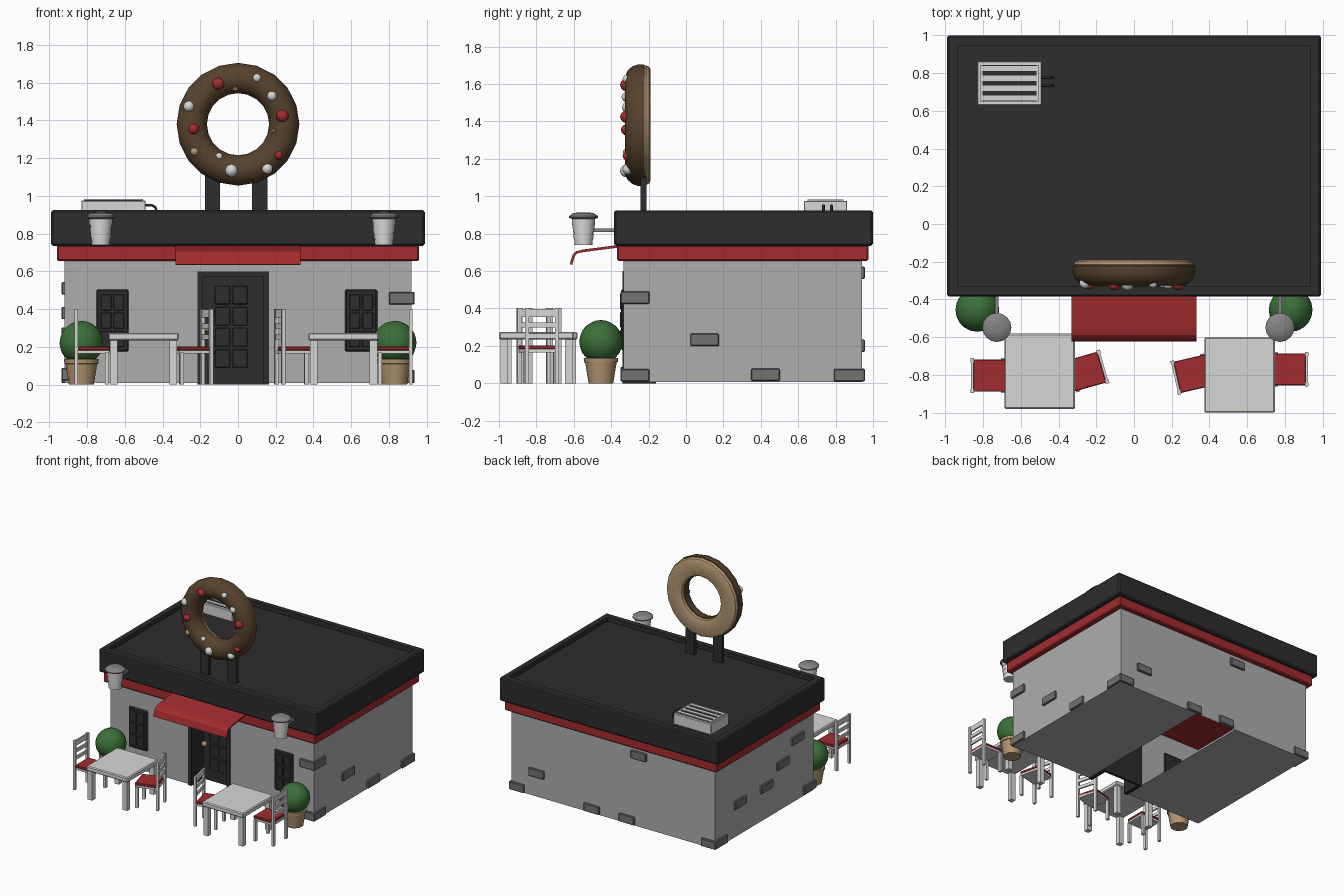
import bpy, bmesh, math
from mathutils import Vector, Matrix

if "Cube" in bpy.data.objects:
    bpy.data.objects.remove(bpy.data.objects["Cube"])

def mat(name, r, g, b):
    m = bpy.data.materials.new(name)
    m.diffuse_color = (r, g, b, 1)
    m.use_nodes = True
    m.node_tree.nodes["Principled BSDF"].inputs["Base Color"].default_value = m.diffuse_color
    return m

WALL = mat("wall_grey", .42, .42, .42)
WHITE = mat("white_paint", .68, .68, .67)
DARK = mat("charcoal", .026, .026, .027)
RED = mat("red", .37, .025, .028)
STONE = mat("stone_grey", .17, .17, .17)
TAN = mat("tan", .45, .30, .165)
BROWN = mat("chocolate", .095, .055, .026)
GREEN = mat("leaf_green", .045, .16, .04)
METAL = mat("lamp_grey", .23, .23, .23)

def finish(bm, name, m, M=None, smooth=False):
    if M is not None:
        bm.transform(M)
    me = bpy.data.meshes.new(name)
    bm.to_mesh(me)
    bm.free()
    me.materials.append(m)
    ob = bpy.data.objects.new(name, me)
    bpy.context.collection.objects.link(ob)
    if smooth:
        bpy.context.view_layer.objects.active = ob
        for o in bpy.context.selected_objects:
            o.select_set(False)
        ob.select_set(True)
        bpy.ops.object.shade_smooth_by_angle(angle=math.radians(40))
    return ob

def box(name, x, y, z, m, M=None, bevel=0):
    """Box from (min, max) pairs."""
    bm = bmesh.new()
    bmesh.ops.create_cube(bm, size=1)
    for v in bm.verts:
        v.co = Vector([a[0] + (c + .5) * (a[1] - a[0]) for a, c in zip((x, y, z), v.co)])
    if bevel:
        bmesh.ops.bevel(bm, geom=bm.edges[:], offset=bevel, segments=1, affect='EDGES')
    return finish(bm, name, m, M)

def lathe(name, prof, n, m, M, closed=False, smooth=True):
    """Revolve (radius, height) points round z; open profiles are capped."""
    bm = bmesh.new()
    rings = [[bm.verts.new((r * math.cos(2 * math.pi * i / n), r * math.sin(2 * math.pi * i / n), h))
              for i in range(n)] for r, h in prof]
    pairs = list(zip(rings, rings[1:] + rings[:1])) if closed else list(zip(rings, rings[1:]))
    for a, b in pairs:
        for i in range(n):
            j = (i + 1) % n
            bm.faces.new((a[i], a[j], b[j], b[i]))
    if not closed:
        bm.faces.new(rings[0][::-1])
        bm.faces.new(rings[-1])
    bmesh.ops.recalc_face_normals(bm, faces=bm.faces[:])
    return finish(bm, name, m, M, smooth)

def ball(name, p, r, m, sub=2):
    bm = bmesh.new()
    bmesh.ops.create_icosphere(bm, subdivisions=sub, radius=r)
    return finish(bm, name, m, Matrix.Translation(p), True)

# Walls: hollow shell with door recess, floor open behind the door
DL, DR, DY, YF, YB = -.215, .165, -.16, -.335, .94
bm = bmesh.new()
plan = [(DR, DY), (DR, YF), (.92, YF), (.92, YB), (-.92, YB), (-.92, YF), (DL, YF), (DL, DY)]
def quad(*pts):
    bm.faces.new([bm.verts.new(p) for p in pts])
for (ax, ay), (bx, by) in zip(plan, plan[1:]):
    top = .6 if ax == bx and abs(ax) < .5 else .67
    quad((ax, ay, .008), (bx, by, .008), (bx, by, top), (ax, ay, top))
quad((DL, YF, .6), (DR, YF, .6), (DR, YF, .67), (DL, YF, .67))
for a, b in ((-.92, DL), (DR, .92)):
    quad((a, YF, .008), (a, YB, .008), (b, YB, .008), (b, YF, .008))
finish(bm, "walls", WALL)

# Red trim and dark parapet roof with sunken deck
box("red_trim", (-.96, .96), (-.37, .975), (.655, .74), RED, bevel=.008)
bm = bmesh.new()
bmesh.ops.create_cube(bm, size=1)
for v in bm.verts:
    v.co = Vector((v.co.x * 1.98, .3075 + v.co.y * 1.385, .83 + v.co.z * .19))
bmesh.ops.bevel(bm, geom=bm.edges[:], offset=.01, segments=1, affect='EDGES')
top = max(bm.faces, key=lambda f: f.calc_center_median().z)
bmesh.ops.inset_region(bm, faces=[top], thickness=.062)
deck = bmesh.ops.extrude_discrete_faces(bm, faces=[top])["faces"][0]
for v in deck.verts:
    v.co.z -= .035
finish(bm, "roof", DARK)

# Door, frame lining, panes and knob
for n, x, z in (("left", (DL, DL + .03), (0, .6)), ("right", (DR - .03, DR), (0, .6)), ("top", (DL, DR), (.57, .6))):
    box("door_frame_" + n, x, (YF - .004, DY), z, DARK)
box("door", (DL, DR), (DY - .02, DY), (0, .6), DARK)
for c in range(2):
    for r in range(4):
        x, z = -.122 + c * .093, .09 + r * .112
        box("door_pane", (x, x + .08), (DY - .028, DY - .02), (z, z + .098), DARK, bevel=.003)
ball("door_knob", (-.16, DY - .045, .3), .022, TAN)

# Windows with raised panes
for x in (-.665, .652):
    box("window", (x - .086, x + .086), (YF - .012, YF + .01), (.175, .505), DARK, bevel=.009)
    for c in (-1, 1):
        for r in range(3):
            z = .2 + r * .097
            box("window_pane", (x + c * .034 - .028, x + c * .034 + .028), (YF - .017, YF - .01),
                (z, z + .085), DARK, bevel=.003)

# Loose stone blocks: right, left and back walls, then corners
E, H = .016, .033
for y, z in ((.1, .232), (.425, .045)):
    box("wall_stone", (.9, .92 + E), (y - .077, y + .077), (z - H, z + H), STONE, bevel=.005)
for y, z in ((.62, .27), (.28, .27), (.07, .38), (-.12, .51)):
    box("wall_stone", (-.92 - E, -.9), (y - .077, y + .077), (z - H, z + H), STONE, bevel=.005)
for x, z in ((.69, .2), (-.235, .59), (.19, .045), (-.127, .045)):
    box("wall_stone", (x - .07, x + .07), (.92, YB + E), (z - H, z + H), STONE, bevel=.005)
for sx, sy, z in ((1, -1, .458), (1, -1, .042), (1, 1, .042), (-1, 1, .042), (-1, -1, .055)):
    x = sorted((sx * .8, sx * (.92 + E)))
    y = (.79, YB + E) if sy > 0 else (YF - E, -.195)
    box("corner_stone", x, y, (z - H, z + H), STONE, bevel=.005)

# Awning: bent sheet
prof = [(-.34, .735), (-.55, .708), (-.585, .7), (-.6, .685), (-.615, .635)]
bm = bmesh.new()
cols = [[bm.verts.new((x, y, z)) for y, z in prof] for x in (-.33, .33)]
for i in range(4):
    bm.faces.new((cols[0][i], cols[0][i + 1], cols[1][i + 1], cols[1][i]))
aw = finish(bm, "awning", RED)
s = aw.modifiers.new("thickness", 'SOLIDIFY')
s.thickness, s.offset = .014, 0

# Wall lamps on arms
for x in (-.727, .773):
    P = Matrix.Translation((x, -.548, 0))
    lathe("lamp_shade", [(.048, .74), (.05, .775), (.053, .775), (.054, .81), (.057, .81),
                         (.058, .845), (.061, .845), (.062, .88)], 16, WHITE, P)
    lathe("lamp_cap", [(.06, .878), (.077, .885), (.077, .893), (.055, .91), (.02, .914)], 16, METAL, P)
    box("lamp_arm", (x - .01, x + .01), (-.5, -.38), (.808, .828), METAL)

# Ring pastry sign (revolved about y) with topping balls and posts
D = Matrix.Translation((0, -.215, 1.38)) @ Matrix.Rotation(math.radians(90), 4, 'X')
lathe("sign_dough", [(.18, .02), (.172, .0), (.178, -.018), (.195, -.026), (.295, -.026), (.312, -.018),
                     (.32, .0), (.312, .02)], 20, TAN, D, closed=True)
lathe("sign_icing", [(.245 + .081 * math.cos(t), max(.004, .03 + .082 * math.sin(t)))
                     for t in [math.radians(-40 + k * 260 / 11) for k in range(12)]],
      20, BROWN, D, closed=True)
toppings = {RED: [(-.105, 1.595, .034), (.235, 1.425, .034), (-.235, 1.355, .03), (.215, 1.215, .024)],
            WHITE: [(.1, 1.625, .023), (.18, 1.53, .027), (-.26, 1.475, .03), (-.035, 1.135, .034),
                    (.155, 1.145, .03), (-.1, 1.21, .02)],
            TAN: [(-.015, 1.57, .019), (.19, 1.345, .017), (-.23, 1.235, .023)]}
for m, spots in toppings.items():
    for x, z, r in spots:
        d = (math.hypot(x, z - 1.38) - .245) / .082
        y = -.245 - .082 * math.sqrt(max(0, 1 - d * d))
        ball("topping", (x, y + .008, z), r, m, 1 if r < .02 else 2)
for x in (-.135, .115):
    box("sign_post", (x - .04, x + .04), (-.243, -.212), (.88, 1.14), DARK)

# Rooftop cooling unit
box("cooler_box", (-.83, -.49), (.63, .862), (.88, .975), WHITE, bevel=.004)
box("cooler_vent", (-.81, -.51), (.65, .842), (.97, .978), DARK)
for k in range(4):
    y = .668 + k * .052
    box("cooler_slat", (-.81, -.51), (y - .014, y + .014), (.972, .983), WHITE)
for x in ((-.816, -.804), (-.516, -.504)):
    box("cooler_vent_edge", x, (.65, .842), (.972, .983), WHITE)
for y in (.735, .777):
    cu = bpy.data.curves.new("cooler_pipe", 'CURVE')
    cu.dimensions, cu.bevel_depth, cu.bevel_resolution = '3D', .008, 1
    sp = cu.splines.new('POLY')
    pts = [(-.5, .95), (-.455, .95), (-.438, .94), (-.432, .92), (-.432, .88)]
    sp.points.add(len(pts) - 1)
    for p, (x, z) in zip(sp.points, pts):
        p.co = (x, y, z, 1)
    cu.materials.append(DARK)
    bpy.context.collection.objects.link(bpy.data.objects.new("cooler_pipe", cu))

# Potted bushes
for x in (-.83, .83):
    P = Matrix.Translation((x, -.455, 0))
    lathe("plant_pot", [(.066, 0), (.084, .11), (.09, .112), (.092, .135)], 16, TAN, P)
    ball("bush", (x, -.455, .222), .116, GREEN, 3)

# Tables
def table(x, y):
    box("table_top", (x - .187, x + .187), (y - .2, y + .2), (.235, .275), WHITE, bevel=.007)
    for sx in (-1, 1):
        for sy in (-1, 1):
            a, b = x + sx * .158, y + sy * .172
            box("table_leg", (a - .02, a + .02), (b - .02, b + .02), (0, .24), WHITE)
table(-.5, -.78)
table(.56, -.8)

# Chairs, local front is +x
def chair(x, y, deg):
    M = Matrix.Translation((x, y, 0)) @ Matrix.Rotation(math.radians(deg), 4, 'Z')
    box("chair_seat_frame", (-.085, .09), (-.083, .083), (.165, .182), WHITE, M)
    box("chair_cushion", (-.08, .092), (-.085, .085), (.182, .202), RED, M, .004)
    for s in (-1, 1):
        yy = sorted((s * .07, s * .092))
        box("chair_front_leg", (.066, .088), yy, (0, .17), WHITE, M)
        box("chair_back_post", (-.095, -.075), yy, (0, .402), WHITE, M)
    for z0, z1 in ((.355, .398), (.298, .325), (.24, .265)):
        box("chair_back_rail", (-.092, -.079), (-.075, .075), (z0, z1), WHITE, M)
chair(-.772, -.803, 0)
chair(-.247, -.78, 196)
chair(.305, -.795, 13)
chair(.83, -.77, 180)
